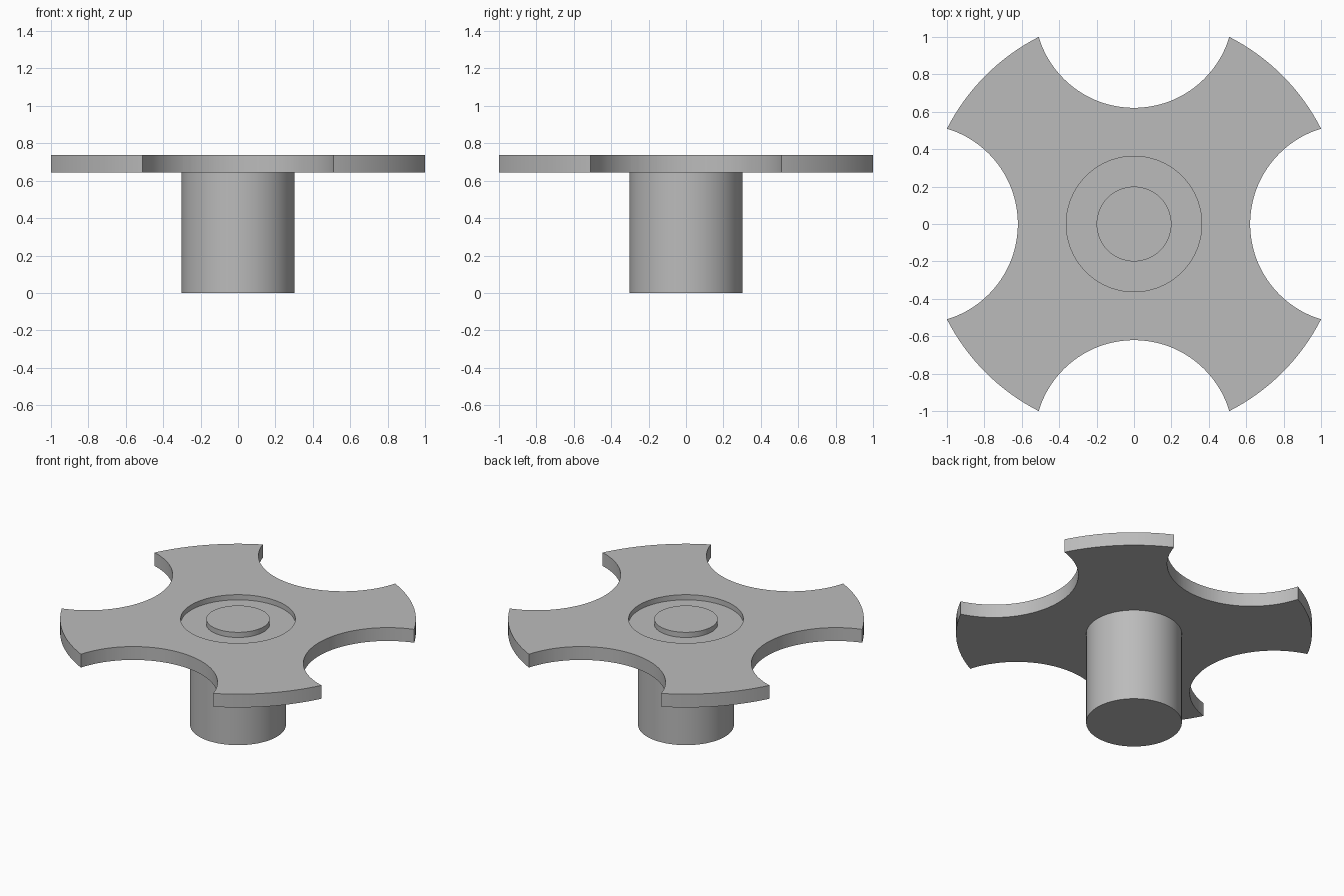
import bpy, bmesh
from math import radians, pi, cos, sin

cube = bpy.data.objects.get("Cube")
if cube:
    bpy.data.objects.remove(cube, do_unlink=True)

PLATE_BOTTOM, PLATE_TOP, POCKET_FLOOR = 0.645, 0.738, 0.702
PLATE_RADIUS = 1.1225
NOTCH_RADIUS, NOTCH_CENTRE = 0.532, 1.153

grey = bpy.data.materials.new("plain grey")
grey.use_nodes = True
colour = (0.5, 0.5, 0.5, 1)
grey.diffuse_color = colour
grey.node_tree.nodes["Principled BSDF"].inputs["Base Color"].default_value = colour


def lathe(name, profile, steps=128, location=(0, 0, 0)):
    """Spin an (r, z) profile, starting and ending on the axis, into a solid."""
    bm = bmesh.new()
    verts = [bm.verts.new((r, 0, z)) for r, z in profile]
    edges = [bm.edges.new(pair) for pair in zip(verts, verts[1:])]
    bmesh.ops.spin(bm, geom=verts + edges, axis=(0, 0, 1), cent=(0, 0, 0),
                   angle=2 * pi, steps=steps)
    bmesh.ops.remove_doubles(bm, verts=bm.verts, dist=0.0001)
    bmesh.ops.recalc_face_normals(bm, faces=bm.faces)
    mesh = bpy.data.meshes.new(name)
    bm.to_mesh(mesh)
    bm.free()
    mesh.materials.append(grey)
    obj = bpy.data.objects.new(name, mesh)
    obj.location = location
    bpy.context.collection.objects.link(obj)
    return obj


def cylinder(name, radius, bottom, top, **options):
    return lathe(name, [(0, bottom), (radius, bottom), (radius, top), (0, top)], **options)


def activate(obj):
    bpy.ops.object.select_all(action='DESELECT')
    obj.select_set(True)
    bpy.context.view_layer.objects.active = obj


# Round plate with a ring-shaped pocket around a flush centre boss
plate = lathe("cross_plate", [
    (0, PLATE_TOP), (0.2, PLATE_TOP), (0.2, POCKET_FLOOR), (0.362, POCKET_FLOOR),
    (0.362, PLATE_TOP), (PLATE_RADIUS, PLATE_TOP), (PLATE_RADIUS, PLATE_BOTTOM),
    (0, PLATE_BOTTOM)], steps=160)

# Four round notches cut from the rim
for i in range(4):
    angle = i * pi / 2
    cutter = cylinder("notch_cutter", NOTCH_RADIUS, 0.5, 0.9,
                      location=(NOTCH_CENTRE * cos(angle), NOTCH_CENTRE * sin(angle), 0))
    cutter.hide_render = True
    cut = plate.modifiers.new("notch", 'BOOLEAN')
    cut.operation, cut.solver, cut.object = 'DIFFERENCE', 'EXACT', cutter
    activate(plate)
    bpy.ops.object.modifier_apply(modifier=cut.name)
    bpy.data.objects.remove(cutter, do_unlink=True)

# Shaft under the plate, seated slightly into it
shaft = cylinder("shaft", 0.302, 0, PLATE_BOTTOM + 0.02)

for part in (plate, shaft):
    activate(part)
    bpy.ops.object.shade_smooth_by_angle(angle=radians(30))
